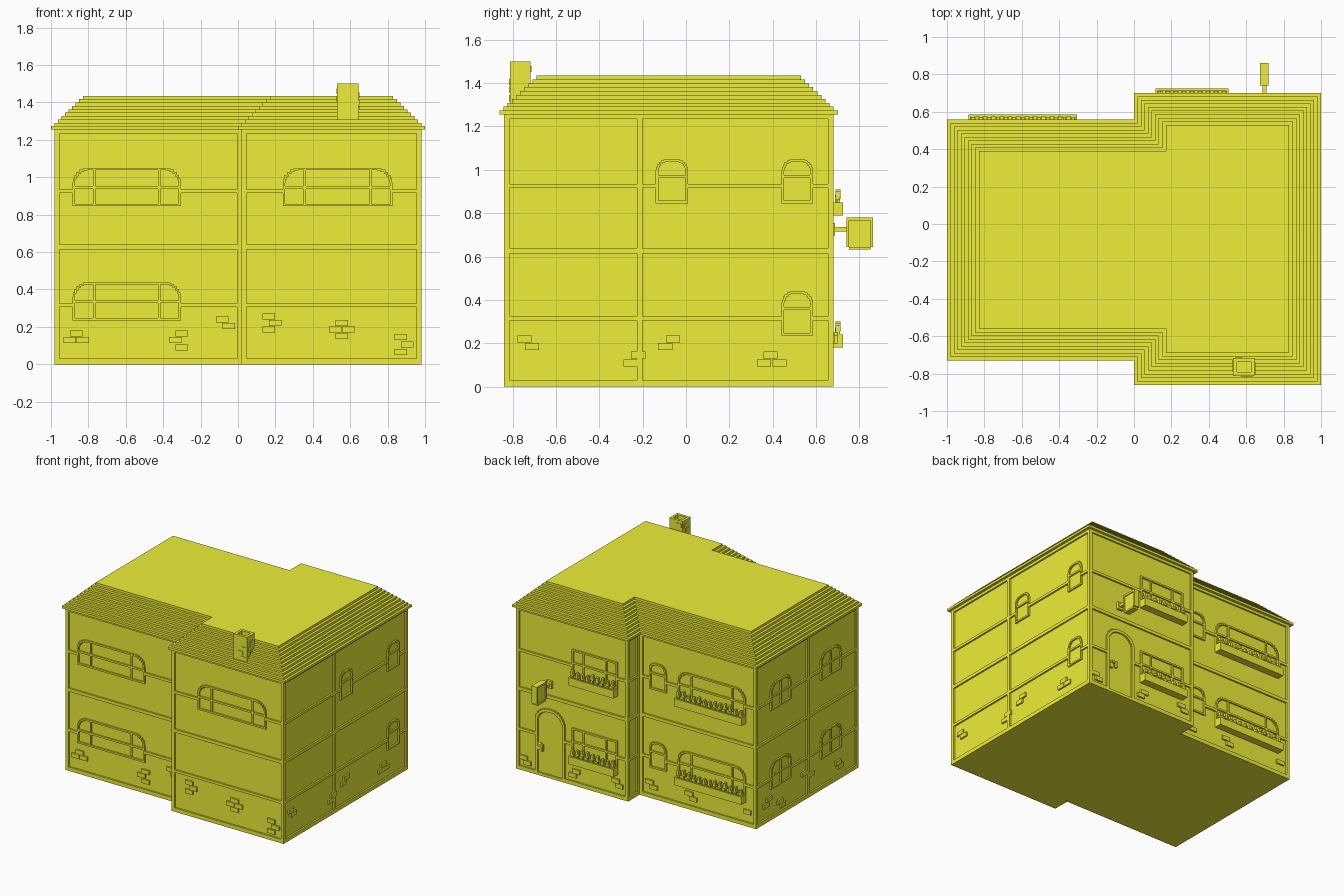
import bpy, bmesh, math, random

if "Cube" in bpy.data.objects:
    bpy.data.objects.remove(bpy.data.objects["Cube"])

random.seed(4)
R = 0.0125                                   # relief depth of trims
mat = bpy.data.materials.new("yellow")
mat.diffuse_color = (0.86, 0.86, 0.04, 1)
mat.use_nodes = True
mat.node_tree.nodes["Principled BSDF"].inputs["Base Color"].default_value = mat.diffuse_color


def finish(name, bm):
    bmesh.ops.recalc_face_normals(bm, faces=bm.faces)
    me = bpy.data.meshes.new(name)
    bm.to_mesh(me)
    bm.free()
    me.materials.append(mat)
    ob = bpy.data.objects.new(name, me)
    bpy.context.collection.objects.link(ob)
    return ob


def box(bm, x0, x1, y0, y1, z0, z1):
    v = [bm.verts.new((x, y, z)) for x in (x0, x1) for y in (y0, y1) for z in (z0, z1)]
    for f in ((0, 1, 3, 2), (4, 5, 7, 6), (0, 1, 5, 4), (2, 3, 7, 6), (0, 2, 6, 4), (1, 3, 7, 5)):
        bm.faces.new([v[i] for i in f])


def prism(bm, pts, z0, z1):
    lo = [bm.verts.new((x, y, z0)) for x, y in pts]
    hi = [bm.verts.new((x, y, z1)) for x, y in pts]
    bm.faces.new(lo)
    bm.faces.new(hi)
    for i in range(len(pts)):
        j = (i + 1) % len(pts)
        bm.faces.new((lo[i], lo[j], hi[j], hi[i]))


def plan(d):
    """Two-block footprint, inset by d from the eaves."""
    return [(-1 + d, -.73 + d), (d, -.73 + d), (d, -.86 + d), (1 - d, -.86 + d),
            (1 - d, .70 - d), (d, .70 - d), (d, .56 - d), (-1 + d, .56 - d)]


class Face:
    """A wall plane: u runs along the wall, d points outwards."""
    def __init__(self, name, axis, plane, sign, u0, u1):
        self.name, self.axis, self.plane, self.sign, self.u0, self.u1 = name, axis, plane, sign, u0, u1

    def pos(self, u, d, z):
        p = self.plane + self.sign * d
        return (p, u, z) if self.axis == 'x' else (u, p, z)

    def box(self, bm, u0, u1, z0, z1, d0=-R, d1=0):
        a, b = self.pos(u0, d0, z0), self.pos(u1, d1, z1)
        box(bm, a[0], b[0], a[1], b[1], z0, z1)

    # corner posts and storey bands, with bands interrupted at openings
    def trims(self, mids=(), openings=()):
        bm = bmesh.new()
        T = .025
        for c in (self.u0 + T / 2, self.u1 - T / 2, *mids):
            self.box(bm, c - T / 2, c + T / 2, 0, 1.26)
        for z0, z1 in ((0, .03), (.305, .325), (.615, .64), (.915, .935), (1.235, 1.26)):
            u = self.u0
            for a, b, c, d in sorted(o for o in openings if o[2] < z1 and o[3] > z0):
                self.box(bm, u, a, z0, z1)
                u = b
            self.box(bm, u, self.u1, z0, z1)
        finish(self.name + "_trim", bm)

    # stair-stepped arch frame plus glazing bars
    def frame(self, name, u0, u1, z0, z1, r, bars=(), transom=None, t=.0125, n=7):
        def outline(k):
            a, b, lo, hi, q = u0 + k, u1 - k, z0 + k, z1 - k, r - k
            pts = [(a, lo), (b, lo)]
            if r == 0:
                return pts + [(b, hi), (a, hi)]
            s = [(q * math.cos(i * math.pi / 2 / n), q * math.sin(i * math.pi / 2 / n)) for i in range(n + 1)]
            st = [s[0]]
            for i in range(n):
                st += [(s[i][0], s[i + 1][1]), s[i + 1]]
            pts += [(b - q + x, hi - q + z) for x, z in st]
            return pts + [(a + q - x, hi - q + z) for x, z in reversed(st)]
        bm = bmesh.new()
        rings = [[bm.verts.new(self.pos(u, d, z)) for u, z in outline(k)]
                 for k, d in ((0, -R), (0, 0), (t, 0), (t, -R))]
        m = len(rings[0])
        for k in range(4):
            A, B = rings[k], rings[(k + 1) % 4]
            for i in range(m):
                j = (i + 1) % m
                bm.faces.new((A[i], A[j], B[j], B[i]))
        for c in bars:
            self.box(bm, c - .006, c + .006, z0 + .006, z1 - .006, -R, -.002)
        if transom:
            self.box(bm, u0 + .006, u1 - .006, transom - .007, transom + .007, -R, -.002)
        finish(name, bm)

    def window(self, u0, u1, z, kind):
        w = u1 - u0
        bars = {'wide': (u0 + .2 * w, u1 - .2 * w), 'small': (), 'cross': (u0 + w / 2,),
                'flat': (u0 + .25 * w, u1 - .25 * w)}[kind]
        r = {'wide': .1, 'small': .066, 'cross': .09, 'flat': 0}[kind]
        self.frame(self.name + "_window", u0, u1, z, z + .205, r, bars,
                   z + (.125 if kind == 'small' else .1))

    # flower box with plants
    def planter(self, u0, u1, z):
        bm = bmesh.new()
        self.box(bm, u0, u1, z, z + .045, -R, .045)
        for a, b, c, d in ((u0, u1, -R, 0), (u0, u1, .033, .045), (u0, u0 + .012, 0, .033), (u1 - .012, u1, 0, .033)):
            self.box(bm, a, b, z + .045, z + .06, c, d)
        finish(self.name + "_planter", bm)
        bm = bmesh.new()
        n = int((u1 - u0) / .042)
        for i in range(n):
            c = u0 + (i + .5) * (u1 - u0) / n
            h = z + random.choice((.09, .1, .108))
            self.box(bm, c - .005, c + .005, z + .045, h, .012, .022)
            self.box(bm, c - .015, c + .015, h - .03, h - .015, .006, .03)
            self.box(bm, c - .009, c + .009, h - .015, h + .012, .01, .032)
        finish(self.name + "_flowers", bm)

    def bricks(self, spots, d0=-R, d1=0, w=.066, h=.032):
        bm = bmesh.new()
        for u, z in spots:
            self.box(bm, u - w / 2, u + w / 2, z - h / 2, z + h / 2, d0, d1)
        finish(self.name + "_bricks", bm)


# wall core and stepped hip roof
bm = bmesh.new()
prism(bm, plan(.02 + R), 0, 1.26)
finish("wall_core", bm)
bm = bmesh.new()
N = 10
for i in range(N):
    prism(bm, plan(.17 * i / (N - 1)), 1.255 + .018 * i, 1.255 + .018 * (i + 1))
finish("roof", bm)

LO, UP = .235, .845
walls = [  # face, middle posts, windows (u0, u1, z, kind), planter?, bricks
    (Face("front_left", 'y', -.71, -1, -.98, .02), (),
     [(-.885, -.305, LO, 'wide'), (-.885, -.305, UP, 'wide')], False,
     [(-.865, .165), (-.9, .13), (-.83, .13), (-.3, .165), (-.335, .13), (-.3, .09), (-.085, .24), (-.05, .205)]),
    (Face("front_right", 'y', -.84, -1, .02, .98), (),
     [(.24, .825, UP, 'wide')], False,
     [(.165, .255), (.2, .22), (.165, .185), (.555, .22), (.52, .185), (.59, .185), (.555, .15),
      (.87, .145), (.905, .105), (.87, .065)]),
    (Face("right", 'x', .98, 1, -.84, .68), (-.2125,),
     [(-.14, .01, UP, 'small'), (.44, .585, UP, 'small'), (.44, .585, LO, 'small')], False,
     [(-.745, .22), (-.71, .185), (-.22, .145), (-.255, .11), (-.06, .22), (-.095, .185),
      (.39, .145), (.36, .11), (.43, .11)]),
    (Face("left", 'x', -.98, -1, -.71, .54), (-.1,),
     [(a, a + .25, z, 'cross') for a in (.105, -.51) for z in (LO, UP)], False,
     [(.41, .13), (.375, .17), (.24, .1), (.205, .065), (-.06, .2), (-.14, .165), (-.47, .13), (-.5, .095)]),
    (Face("back_left", 'y', .54, 1, -.98, .02), (),
     [(-.885, -.305, z, 'wide') for z in (LO, UP)] + [(-.205, -.06, z, 'small') for z in (LO, UP)], True,
     [(-.06, .12), (-.095, .085), (-.4, .12), (-.435, .085), (-.9, .11)]),
    (Face("back_right", 'y', .68, 1, .02, .98), (),
     [(.115, .505, z, 'flat') for z in (LO, UP)], True,
     [(.92, .1), (.89, .065), (.47, .11), (.5, .075), (.13, .13), (.1, .095)]),
    (Face("front_return", 'x', .02, -1, -.84, -.71), (), [], False, []),
    (Face("back_return", 'x', .02, -1, .54, .68), (), [], False, []),
]
door = (.565, .82, 0, .53)
for face, mids, wins, boxes, spots in walls:
    holes = [(a, b, z, z + .205) for a, b, z, k in wins]
    if face.name == "back_right":
        holes.append(door)
        face.frame("door_frame", *door, .125, t=.022, n=9)
        bm = bmesh.new()                       # door handle
        face.box(bm, .765, .795, .2, .25, -R, .004)
        face.box(bm, .74, .785, .235, .25, .004, .02)
        face.box(bm, .74, .755, .2, .25, .004, .02)
        finish("door_handle", bm)
    face.trims(mids, holes)
    if spots:
        face.bricks(spots)
    for a, b, z, k in wins:
        face.window(a, b, z, k)
        if boxes and b - a > .3:
            face.planter(a, b, z - .055)

# chimney with open top
bm = bmesh.new()
x0, x1, y0, y1 = .53, .645, -.812, -.717
box(bm, x0, x1, y0, y1, 1.27, 1.46)
for a, b, c, d in ((x0, x1, y0, y0 + .02), (x0, x1, y1 - .02, y1),
                   (x0, x0 + .02, y0 + .02, y1 - .02), (x1 - .02, x1, y0 + .02, y1 - .02)):
    box(bm, a, b, c, d, 1.46, 1.5)
finish("chimney", bm)
for nm, ax, pl, s, spots in (("front", 'y', y0, -1, [(.615, 1.405), (.59, 1.37), (.615, 1.33)]),
                             ("right", 'x', x1, 1, [(-.76, 1.44), (-.785, 1.4), (-.75, 1.365)]),
                             ("back", 'y', y1, 1, [(.56, 1.465)]),
                             ("left", 'x', x0, -1, [(-.77, 1.42), (-.745, 1.46)])):
    Face("chimney_" + nm, ax, pl, s, 0, 0).bricks(spots, -.004, .004, .04, .028)

# hanging sign board with raised rim, arm and wall plate
bm = bmesh.new()
box(bm, .683, .712, .742, .858, .645, .775)
box(bm, .683, .712, .755, .845, .632, .645)
for a, b, c, d in ((.74, .862, .765, .78), (.74, .752, .645, .765), (.85, .862, .645, .765), (.752, .85, .632, .645)):
    box(bm, .675, .72, a, b, c, d)
finish("sign_board", bm)
bm = bmesh.new()
box(bm, .687, .708, .66, .745, .715, .737)
box(bm, .675, .72, .66, .686, .698, .755)
finish("sign_bracket", bm)
